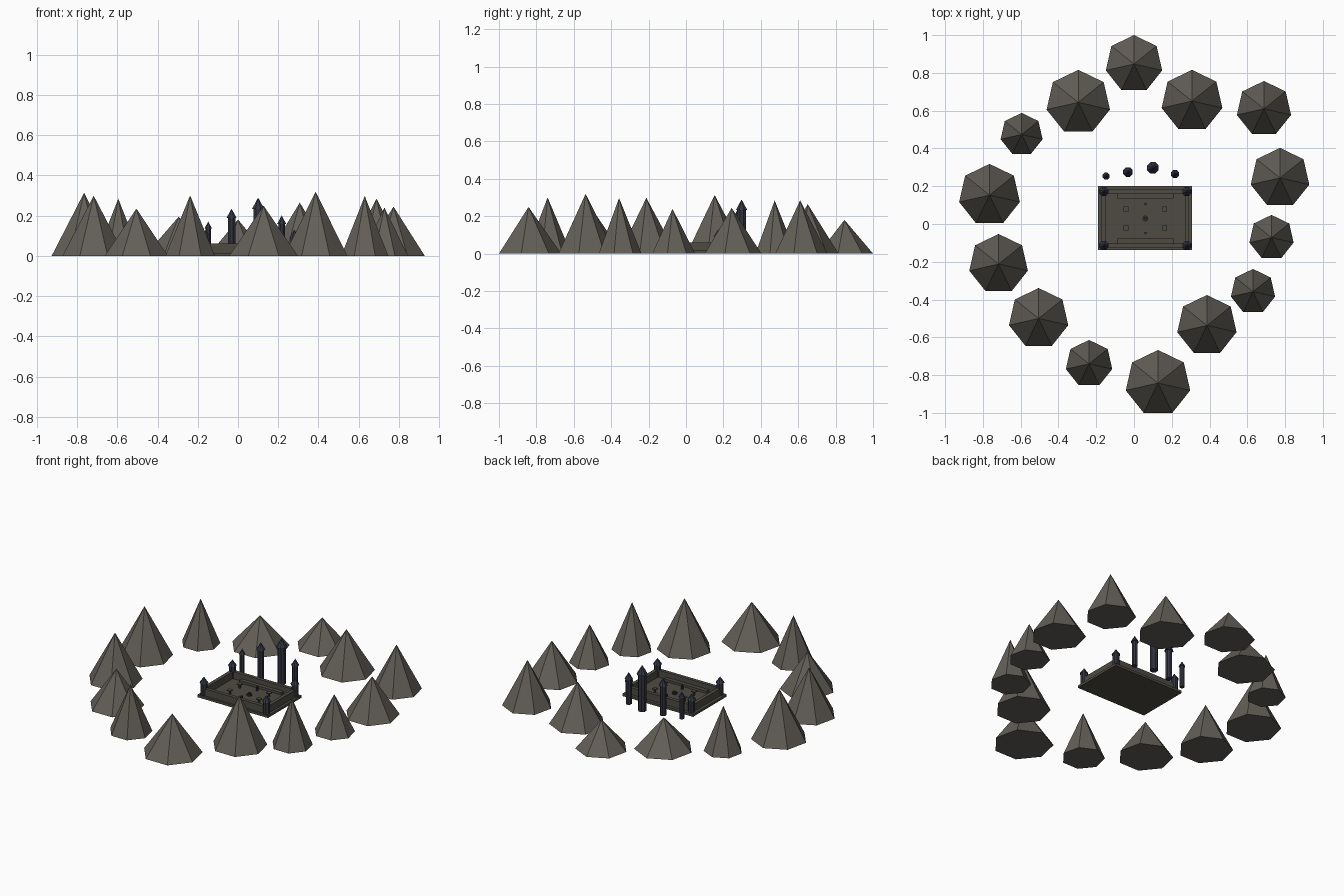
import bpy, bmesh, math

if "Cube" in bpy.data.objects:
    bpy.data.objects.remove(bpy.data.objects["Cube"])


def material(name, rgb):
    m = bpy.data.materials.new(name)
    m.diffuse_color = (*rgb, 1)
    m.use_nodes = True
    m.node_tree.nodes["Principled BSDF"].inputs["Base Color"].default_value = m.diffuse_color
    return m


ROCK = material("warm grey rock", (0.125, 0.113, 0.096))
STONE = material("dark courtyard stone", (0.078, 0.071, 0.057))
SLATE = material("dark slate", (0.032, 0.036, 0.048))
NAVY = material("navy slate roof", (0.030, 0.038, 0.060))


def lathe(name, x, y, profile, sides, mats, turn=0.0):
    """Faceted solid from (radius, z) rings; mats holds one material per band."""
    bm = bmesh.new()
    rings = []
    for r, z in profile:
        if r == 0:
            rings.append([bm.verts.new((x, y, z))])
        else:
            angles = [math.pi / 2 + turn + i * math.tau / sides for i in range(sides)]
            rings.append([bm.verts.new((x + r * math.cos(a), y + r * math.sin(a), z)) for a in angles])
    slots = list(dict.fromkeys(mats))
    for a, b, mat in zip(rings, rings[1:], mats):
        for i in range(sides):
            j = (i + 1) % sides
            quad = [a[i], a[j]] + ([b[0]] if len(b) == 1 else [b[j], b[i]])
            bm.faces.new(quad).material_index = slots.index(mat)
    bm.faces.new(rings[0][::-1])
    if len(rings[-1]) > 1:
        bm.faces.new(rings[-1]).material_index = slots.index(mats[-1])
    return finish(name, bm, slots)


def box(name, x0, x1, y0, y1, z0, z1, mat):
    bm = bmesh.new()
    bmesh.ops.create_cube(bm, size=1)
    for v in bm.verts:
        v.co = (x1 if v.co.x > 0 else x0, y1 if v.co.y > 0 else y0, z1 if v.co.z > 0 else z0)
    return finish(name, bm, [mat])


def finish(name, bm, mats):
    bmesh.ops.recalc_face_normals(bm, faces=bm.faces)
    me = bpy.data.meshes.new(name)
    bm.to_mesh(me)
    bm.free()
    for m in mats:
        me.materials.append(m)
    ob = bpy.data.objects.new(name, me)
    bpy.context.collection.objects.link(ob)
    return ob


# Ring of seven-sided mountains: x, y, radius, height
MOUNTAINS = [
    (0.0, .847, .153, .18), (-.295, .644, .172, .194), (.307, .651, .165, .264),
    (.688, .61, .147, .284), (.773, .244, .159, .244), (.728, -.072, .12, .239),
    (.63, -.358, .12, .297), (.386, -.537, .161, .319), (.127, -.842, .175, .249),
    (-.238, -.74, .126, .30), (-.505, -.50, .161, .234), (-.717, -.212, .159, .298),
    (-.765, .153, .165, .313), (-.595, .474, .114, .284),
]
for i, (x, y, r, h) in enumerate(MOUNTAINS):
    lathe(f"mountain_{i + 1}", x, y, [(r, 0), (0, h)], 7, [ROCK])

# Courtyard slab
CX, CY = .06, .029
box("courtyard_slab", -.19, .307, -.138, .201, 0, .015, STONE)

# Perimeter walls and inner ledges, mirrored on both axes
HX, HY, T = .22, .143, .011
for s, side in ((-1, "front"), (1, "back")):
    y = CY + s * HY
    box(f"{side}_wall", CX - HX, CX + HX, y - T, y + T, .01, .06, STONE)
    yl = sorted((y - s * T, y - s * .036))
    box(f"{side}_ledge", CX - .148, CX + .148, *yl, .01, .03, STONE)
for s, side in ((-1, "left"), (1, "right")):
    x = CX + s * HX
    box(f"{side}_wall", x - T, x + T, CY - HY, CY + HY, .01, .06, STONE)

# Corner towers
for sx in (-1, 1):
    for sy in (-1, 1):
        lathe("corner_tower", CX + sx * HX, CY + sy * HY,
              [(.021, .01), (.021, .092), (.026, .092), (0, .129)], 8,
              [SLATE, NAVY, NAVY], math.pi / 8)

# Four tall towers behind the courtyard: x, y, roof radius, height
for x, y, r, h in [(-.148, .254, .02, .17), (-.032, .275, .027, .234),
                   (.1, .297, .033, .289), (.217, .265, .024, .20)]:
    eave = h - 1.7 * r
    lathe("tall_tower", x, y, [(r * .74, 0), (r * .74, eave), (r, eave), (0, h)], 8,
          [SLATE, NAVY, NAVY], math.pi / 8)

# Courtyard pillars with square caps
for sx in (-1, 1):
    for sy in (-1, 1):
        x, y = CX + sx * .103, CY + sy * .05
        lathe("pillar", x, y, [(.006, .01), (.006, .036)], 6, [STONE])
        box("pillar_cap", x - .013, x + .013, y - .013, y + .013, .036, .042, STONE)

# Central basin and two round posts
lathe("basin", CX, CY, [(.016, .01), (.016, .024), (.008, .024), (.008, .032)], 8, [SLATE] * 3)
for s in (-1, 1):
    lathe("round_post", CX, CY + s * .077, [(.007, .01), (.007, .04)], 8, [SLATE])
